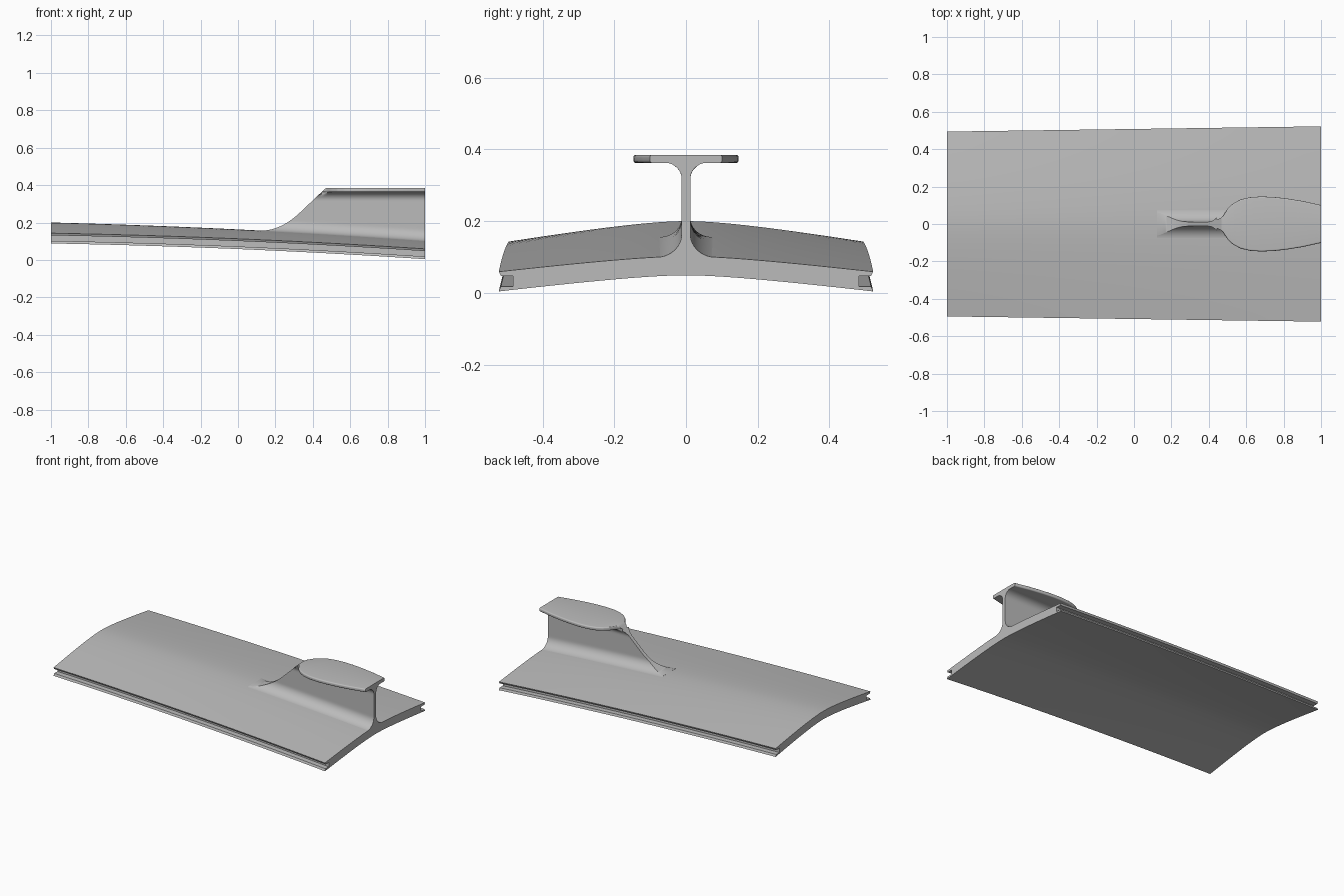
import bpy, bmesh, math

cube = bpy.data.objects.get("Cube")
if cube:
    bpy.data.objects.remove(cube, do_unlink=True)

grey = bpy.data.materials.new("plain grey")
grey.use_nodes = True
colour = (0.5, 0.5, 0.5, 1)
grey.diffuse_color = colour
grey.node_tree.nodes["Principled BSDF"].inputs["Base Color"].default_value = colour


def loft(name, xs, section):
    """Skin mirrored closed cross-sections placed along x; section(x) gives (y, z)."""
    bm = bmesh.new()
    rings = [[bm.verts.new((x, y, z)) for y, z in section(x)] for x in xs]
    n = len(rings[0])
    for a, b in zip(rings, rings[1:]):
        for i in range(n):
            j = (i + 1) % n
            bm.faces.new((a[i], a[j], b[j], b[i]))
    bm.faces.new(rings[0])
    bm.faces.new(rings[-1])
    bmesh.ops.remove_doubles(bm, verts=bm.verts, dist=0.00005)
    bmesh.ops.recalc_face_normals(bm, faces=bm.faces)
    mesh = bpy.data.meshes.new(name)
    bm.to_mesh(mesh)
    bm.free()
    mesh.materials.append(grey)
    ob = bpy.data.objects.new(name, mesh)
    bpy.context.collection.objects.link(ob)
    bpy.ops.object.select_all(action='DESELECT')
    ob.select_set(True)
    bpy.context.view_layer.objects.active = ob
    bpy.ops.object.shade_smooth_by_angle(angle=math.radians(32))


def mirrored(half):
    return half + [(-y, z) for y, z in reversed(half)]


def span(a, b, n):
    return [a + (b - a) * i / n for i in range(n + 1)]


# Shared shape rules
def crown(x):
    return 0.163 - 0.049 * x - 0.012 * x * x


def ridge(x):
    """Height of the leading edge of the web, blended into the deck."""
    line, base, k = 0.385 - 0.95 * (0.47 - x), crown(x), 0.11
    blend = max(k - abs(line - base), 0) ** 2 / (4 * k)
    return min(max(line, base) + blend, 0.385)


PLAN = [(0.44, 0.02), (0.47, 0.036), (0.485, 0.06), (0.5, 0.082), (0.53, 0.11),
        (0.57, 0.131), (0.62, 0.143), (0.68, 0.147), (0.75, 0.144), (0.82, 0.136),
        (0.9, 0.123), (1, 0.101)]


def plan_width(x):
    for (x0, w0), (x1, w1) in zip(PLAN, PLAN[1:]):
        if x <= x1:
            return w0 + (w1 - w0) * max(x - x0, 0) / (x1 - x0)
    return PLAN[-1][1]


# Arched deck with a groove along both long sides
def deck_section(x):
    w = 0.508 + 0.014 * x
    drop = 0.05 - 0.007 * x

    def top(u):
        return crown(x) - drop * 1.5 * u * u / (u + 0.5)

    us = span(0, 1, 20)
    edge = top(1)
    half = [(u * w, top(u)) for u in us]
    half += [(w - 0.006, edge - 0.012), (w - 0.04, edge - 0.012),
             (w - 0.04, edge - 0.041), (w - 0.006, edge - 0.041)]
    half += [(u * w, top(u) - 0.053 - 0.002 * u) for u in reversed(us)]
    return half[:-1] + [(0, half[-1][1])] + [(-y, z) for y, z in reversed(half[1:-1])]


loft("deck", span(-1, 1, 24), deck_section)


# Thin upright web with fillets at foot and head
def web_section(x):
    base = crown(x) - 0.003
    top = min(ridge(x), 0.3635)
    half = []
    for t in span(0, math.pi, 36):
        z = base + (top - base) * (0.5 - 0.5 * math.cos(t))
        foot = min((z - base) / 0.065, 1)
        head = min(max((z - 0.318) / 0.0455, 0), 1)
        y = 0.012 + 0.072 * (1 - math.sqrt(1 - (1 - foot) ** 2))
        y += 0.05 * (1 - math.sqrt(1 - head ** 2))
        if x > 0.44:
            y = min(y, max(plan_width(x) - 0.004, 0.012)) if head > 0 else y
        half.append((y, z))
    return mirrored(half)


loft("web", span(0.123, 0.5, 50) + span(0.55, 1, 9), web_section)


# Flat rounded flange on top of the web
def flange_section(x):
    w, r = plan_width(x), 0.008
    low, high = 0.362, 0.385
    half = []
    for cz, start in ((low + r, -math.pi / 2), (high - r, 0)):
        for a in span(start, start + math.pi / 2, 5):
            half.append((w - r + r * math.cos(a), min(cz + r * math.sin(a), ridge(x))))
    return mirrored(half)


loft("flange", span(0.447, 0.6, 24) + span(0.62, 1, 19), flange_section)
